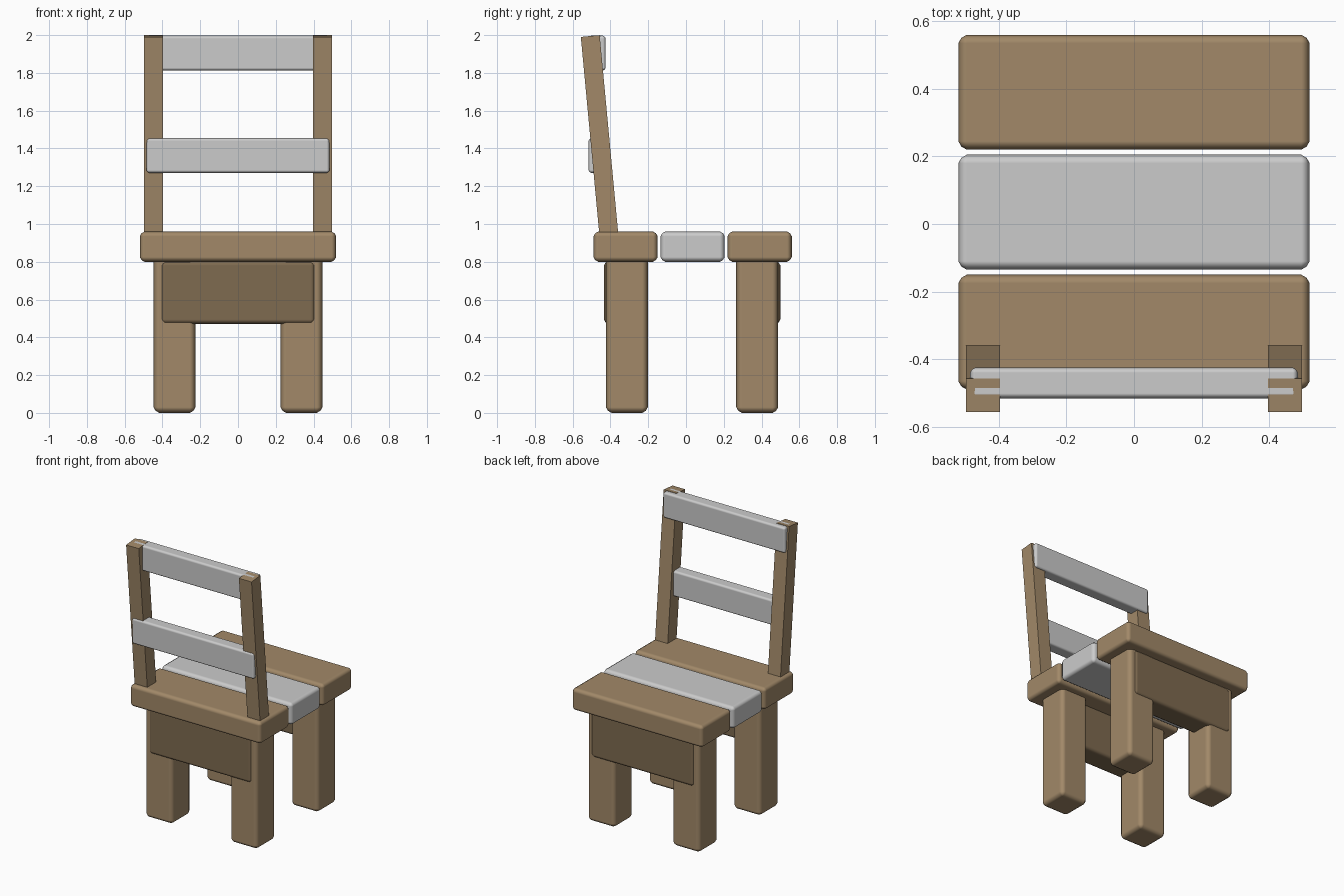
import bpy, math

if "Cube" in bpy.data.objects:
    bpy.data.objects.remove(bpy.data.objects["Cube"])


def material(name, rgb):
    m = bpy.data.materials.new(name)
    m.diffuse_color = (*rgb, 1)
    m.use_nodes = True
    m.node_tree.nodes["Principled BSDF"].inputs["Base Color"].default_value = m.diffuse_color
    return m


wood = material("wood", (0.36, 0.25, 0.14))
dark_wood = material("dark_wood", (0.21, 0.145, 0.08))


def box(name, x, y, z, bevel=0.0, mat=None, tilt=0.0):
    """Box from (min, max) ranges, chamfered and smooth shaded."""
    bpy.ops.mesh.primitive_cube_add(size=1)
    ob = bpy.context.object
    ob.name = name
    ob.location = [(a + b) / 2 for a, b in (x, y, z)]
    ob.scale = [b - a for a, b in (x, y, z)]
    ob.rotation_euler.x = tilt
    bpy.ops.object.transform_apply(location=False, rotation=False, scale=True)
    if bevel:
        mod = ob.modifiers.new("chamfer", 'BEVEL')
        mod.width = bevel
        mod.segments = 2
        mod.profile = 0.4
        mod.limit_method = 'NONE'
        mod.harden_normals = True
        bpy.ops.object.shade_smooth()
    if mat:
        ob.data.materials.append(mat)
    return ob


# Seat planks, the middle one unpainted
box("seat_plank_front", (-0.52, 0.52), (-0.49, -0.15), (0.80, 0.96), 0.025, wood)
box("seat_plank_middle", (-0.52, 0.52), (-0.135, 0.205), (0.80, 0.96), 0.025)
box("seat_plank_rear", (-0.52, 0.52), (0.22, 0.56), (0.80, 0.96), 0.025, wood)

# Legs
for side, x in (("left", (-0.447, -0.225)), ("right", (0.225, 0.447))):
    for end, y in (("front", (-0.424, -0.202)), ("rear", (0.266, 0.488))):
        box(f"{end}_{side}_leg", x, y, (0, 0.85), 0.03, wood)

# Aprons between the legs, just proud of their outer faces
box("front_apron", (-0.41, 0.41), (-0.435, -0.26), (0.47, 0.805), 0.025, dark_wood)
box("rear_apron", (-0.41, 0.41), (0.325, 0.50), (0.47, 0.805), 0.025, dark_wood)

# Leaning back posts
lean = math.radians(5.35)
z0, z1 = 0.90, 1.995
yc = -0.41 - ((z0 + z1) / 2 - 0.96) * math.tan(lean)
half = (z1 - z0) / 2 / math.cos(lean)
zc = (z0 + z1) / 2
for side, x in (("left", (-0.497, -0.397)), ("right", (0.397, 0.497))):
    box(f"{side}_back_post", x, (yc - 0.05, yc + 0.05), (zc - half, zc + half),
        0, wood, lean)

# Upright back slats
box("lower_back_slat", (-0.485, 0.485), (-0.516, -0.425), (1.27, 1.455), 0.015)
box("upper_back_slat", (-0.485, 0.485), (-0.516, -0.425), (1.812, 1.997), 0.015)
